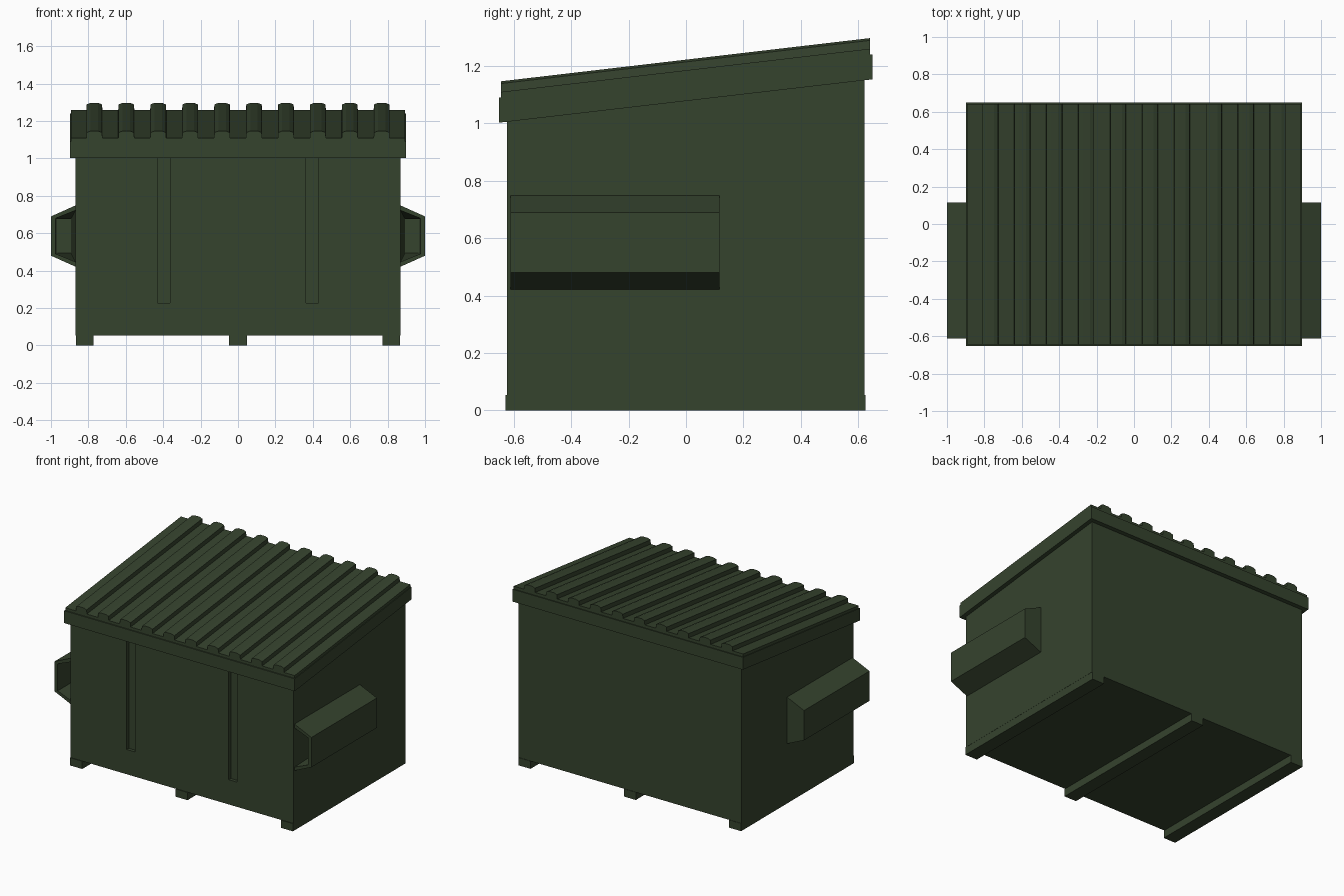
import bpy, bmesh

if "Cube" in bpy.data.objects:
    bpy.data.objects.remove(bpy.data.objects["Cube"])

SLOPE = 0.116
green = bpy.data.materials.new("dark_green_paint")
green.diffuse_color = (0.036, 0.056, 0.027, 1)
green.use_nodes = True
green.node_tree.nodes["Principled BSDF"].inputs["Base Color"].default_value = green.diffuse_color


def loft(name, rings):
    """Skin successive rings of points and cap both ends."""
    bm = bmesh.new()
    loops = [[bm.verts.new(p) for p in r] for r in rings]
    n = len(loops[0])
    for a, b in zip(loops, loops[1:]):
        for i in range(n):
            j = (i + 1) % n
            bm.faces.new((a[i], a[j], b[j], b[i]))
    bm.faces.new(loops[0])
    bm.faces.new(loops[-1])
    bmesh.ops.recalc_face_normals(bm, faces=bm.faces)
    mesh = bpy.data.meshes.new(name)
    bm.to_mesh(mesh)
    bm.free()
    mesh.materials.append(green)
    ob = bpy.data.objects.new(name, mesh)
    bpy.context.collection.objects.link(ob)
    return ob


def prism_x(name, pts, x0, x1):
    return loft(name, [[(x, y, z) for y, z in pts] for x in (x0, x1)])


def prism_y(name, pts, y0, y1, slope=0.0):
    return loft(name, [[(x, y, z + slope * y) for x, z in pts] for y in (y0, y1)])


def box_pts(a0, a1, b0, b1):
    return [(a0, b0), (a1, b0), (a1, b1), (a0, b1)]


def sloped(y0, y1, z0, z1):
    return [(y0, z0 + SLOPE * y0), (y1, z0 + SLOPE * y1),
            (y1, z1 + SLOPE * y1), (y0, z1 + SLOPE * y0)]


# Body with sloping top and two recessed grooves on the front
body = prism_x("body", [(-0.623, 0.053), (0.622, 0.053),
                        (0.622, 1.11 + SLOPE * 0.622),
                        (-0.623, 1.11 - SLOPE * 0.623)], -0.868, 0.868)
for side in (-1, 1):
    cutter = prism_y("groove_cutter", box_pts(side * 0.397 - 0.033, side * 0.397 + 0.033,
                                              0.227, 1.3), -0.7, -0.60)
    cutter.hide_render = True
    cutter.hide_viewport = True
    cut = body.modifiers.new("groove", 'BOOLEAN')
    cut.operation = 'DIFFERENCE'
    cut.solver = 'EXACT'
    cut.object = cutter

# Overhanging rim
prism_x("rim", sloped(-0.651, 0.649, 1.078, 1.165), -0.897, 0.897)

# Ribbed lid
profile = [(-0.893, 1.15), (-0.893, 1.185)]
for i in range(10):
    c = -0.768 + i * 0.1707
    profile += [(c - 0.043, 1.185), (c - 0.041, 1.214), (c - 0.02, 1.222),
                (c + 0.02, 1.222), (c + 0.041, 1.214), (c + 0.043, 1.185)]
profile += [(0.893, 1.185), (0.893, 1.15)]
prism_y("lid", profile, -0.645, 0.641, SLOPE + 0.001)

# Floor skids
for x in (-0.82, 0, 0.82):
    prism_y("skid", box_pts(x - 0.047, x + 0.047, 0, 0.054), -0.628, 0.625)

# Fork pockets: closed at the back, tapering hollow from the front
outer = [(0.866, 0.42), (1.0, 0.48), (1.0, 0.69), (0.866, 0.75)]
mouth = [(0.869, 0.447), (0.975, 0.49), (0.975, 0.68), (0.869, 0.722)]
inner = [(0.893, 0.495), (0.97, 0.495), (0.97, 0.675), (0.893, 0.675)]
for name, s in (("right_fork_pocket", 1), ("left_fork_pocket", -1)):
    loft(name, [[(s * x, y, z) for x, z in ring] for ring, y in
                ((outer, 0.116), (outer, -0.612), (mouth, -0.612), (inner, 0.09))])
